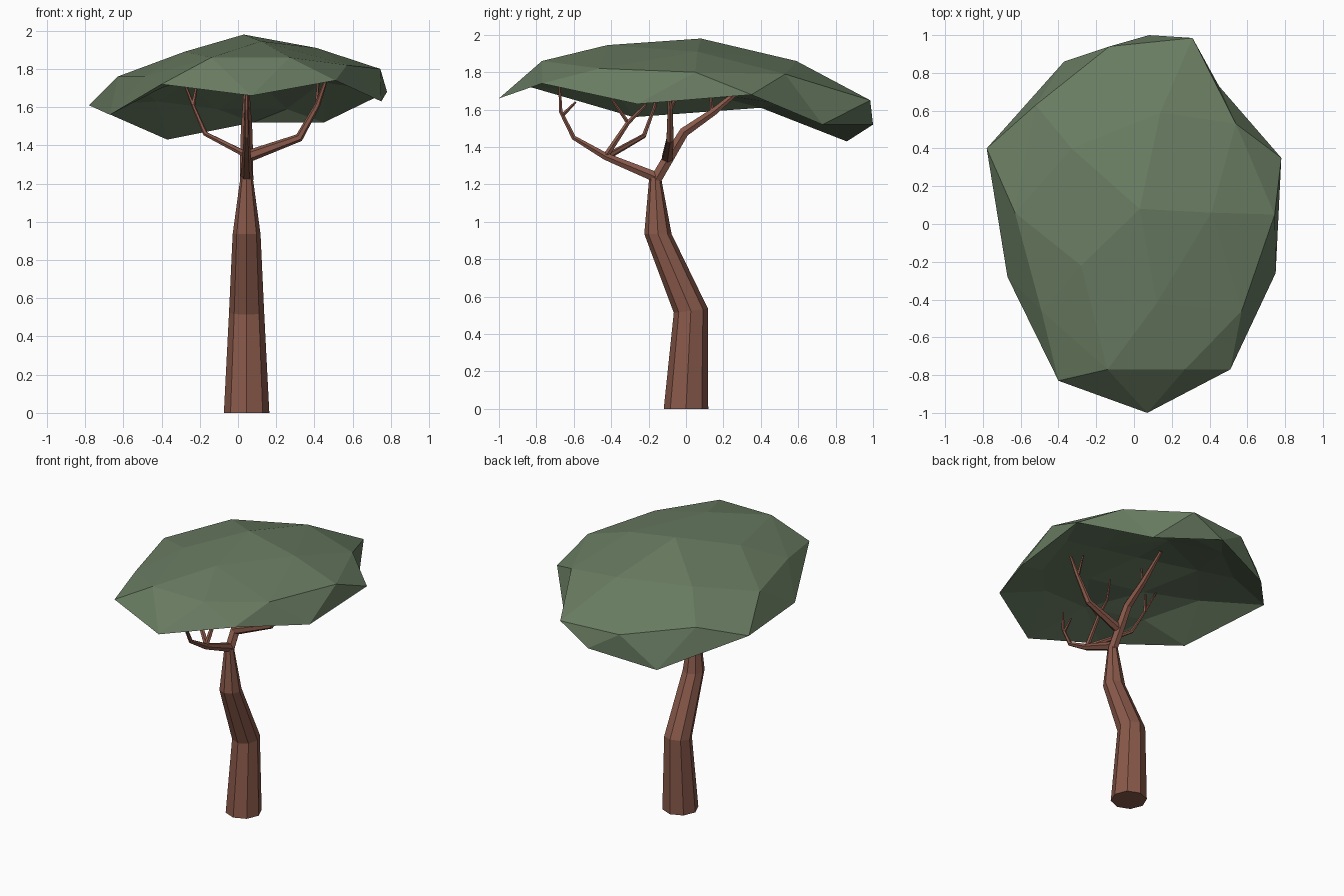
import bpy, bmesh, math
from mathutils import Vector

if "Cube" in bpy.data.objects:
    bpy.data.objects.remove(bpy.data.objects["Cube"])


def material(name, color):
    m = bpy.data.materials.new(name)
    m.diffuse_color = (*color, 1)
    m.use_nodes = True
    m.node_tree.nodes["Principled BSDF"].inputs["Base Color"].default_value = m.diffuse_color
    return m


bark = material("bark", (0.25, 0.10, 0.068))
leaf = material("leaf", (0.14, 0.20, 0.12))
X = 0.045  # trunk plane


def finish(bm, name, mat):
    me = bpy.data.meshes.new(name)
    bm.to_mesh(me)
    bm.free()
    ob = bpy.data.objects.new(name, me)
    bpy.context.collection.objects.link(ob)
    me.materials.append(mat)


def tube(name, stations, sides, flat=False):
    """Loft a faceted limb through (x, y, z, radius) stations."""
    pts = [Vector(s[:3]) for s in stations]
    bm = bmesh.new()
    rings = []
    for i, p in enumerate(pts):
        t = Vector((0, 0, 0))
        if i > 0:
            t += (p - pts[i - 1]).normalized()
        if i < len(pts) - 1:
            t += (pts[i + 1] - p).normalized()
        if flat:
            t = Vector((0, -0.12 if i == 1 else 0, 1))
        q = Vector((0, 0, 1)).rotation_difference(t.normalized())
        r = stations[i][3]
        rings.append([bm.verts.new(p + q @ Vector((r * math.cos(a), r * math.sin(a), 0)))
                      for a in (2 * math.pi * k / sides for k in range(sides))])
    for a, b in zip(rings, rings[1:]):
        for k in range(sides):
            n = (k + 1) % sides
            bm.faces.new((a[k], a[n], b[n], b[k]))
    bm.faces.new(rings[0][::-1])
    bm.faces.new(rings[-1])
    finish(bm, name, bark)


# Trunk
tube("trunk", [(X, 0, 0, 0.119), (X, 0.026, 0.525, 0.092), (X, -0.15, 0.935, 0.073),
               (X, -0.165, 1.235, 0.032)], 8, True)

# Main branches
tube("front_branch", [(X, -0.15, 1.235, 0.032), (X, -0.43, 1.35, 0.022), (X, -0.60, 1.45, 0.014),
                      (X, -0.67, 1.59, 0.011), (X, -0.675, 1.72, 0.007)], 6)
tube("back_branch", [(X, -0.165, 1.22, 0.035), (X, -0.095, 1.34, 0.034), (X, -0.01, 1.48, 0.030),
                     (X, 0.15, 1.59, 0.022), (X, 0.33, 1.74, 0.012)], 6)
tube("right_branch", [(X, -0.10, 1.34, 0.032), (0.32, -0.085, 1.44, 0.022),
                      (0.415, -0.085, 1.61, 0.015), (0.46, -0.10, 1.74, 0.009)], 6)
tube("left_branch", [(X, -0.42, 1.35, 0.018), (-0.17, -0.225, 1.46, 0.013),
                     (-0.235, -0.17, 1.61, 0.009), (-0.29, -0.12, 1.75, 0.006)], 6)
tube("middle_branch", [(X, -0.43, 1.35, 0.018), (X, -0.31, 1.53, 0.013),
                       (X, -0.22, 1.62, 0.009), (X, -0.19, 1.76, 0.006)], 6)

# Twigs
twigs = [((X, -0.66, 1.57), (X, -0.59, 1.64)), ((X, -0.31, 1.53), (X, -0.40, 1.66)),
         ((0.41, -0.085, 1.60), (0.42, -0.02, 1.73)), ((-0.235, -0.17, 1.61), (-0.215, -0.14, 1.72)),
         ((X, 0.14, 1.585), (X, 0.13, 1.70))]
for i, (a, b) in enumerate(twigs):
    tube(f"twig_{i + 1}", [(*a, 0.011), (*b, 0.006)], 5)

# Canopy: faceted dome laid out like half an icosphere, closed by a hollow underside
apex = (0.03, 0.08, 1.98)
inner = [(0.41, 0.06, 1.91), (0.14, 0.59, 1.86), (-0.33, 0.40, 1.845), (-0.28, -0.22, 1.89), (0.12, -0.42, 1.945)]
middle = [(0.745, 0.05, 1.80), (0.54, 0.53, 1.79), (0.31, 0.985, 1.65), (-0.13, 0.94, 1.65),
          (-0.52, 0.63, 1.69), (-0.63, 0.06, 1.76), (-0.49, -0.46, 1.76), (-0.14, -0.77, 1.86),
          (0.27, -0.77, 1.86), (0.57, -0.46, 1.82)]
rim = [(0.78, 0.35, 1.68), (0.45, 0.73, 1.52), (0.08, 1.0, 1.52), (-0.37, 0.86, 1.43),
       (-0.78, 0.40, 1.61), (-0.67, -0.28, 1.56), (-0.40, -0.83, 1.72), (0.07, -1.0, 1.66),
       (0.51, -0.77, 1.74), (0.75, -0.26, 1.63)]
bm = bmesh.new()
C = [bm.verts.new(p) for p in rim]


def shell(scale, drops, flip):
    def vert(p, drop):
        return bm.verts.new((p[0] * scale, p[1] * scale, p[2] - drop))

    def face(*v):
        bm.faces.new(v[::-1] if flip else v)

    top = vert(apex, drops[0])
    A = [vert(p, drops[1]) for p in inner]
    B = [vert(p, drops[2]) for p in middle]
    for k in range(5):
        n, j = (k + 1) % 5, 2 * k
        face(top, A[k], A[n])
        face(A[k], B[j + 1], A[n])
        face(A[k], B[j], B[j + 1])
        face(A[k], B[j - 1], B[j])
    for k in range(10):
        n = (k + 1) % 10
        face(B[k], C[k], B[n])
        face(C[k], C[n], B[n])


shell(1.0, (0, 0, 0), False)
shell(0.82, (0.16, 0.13, 0.06), True)
finish(bm, "canopy", leaf)
